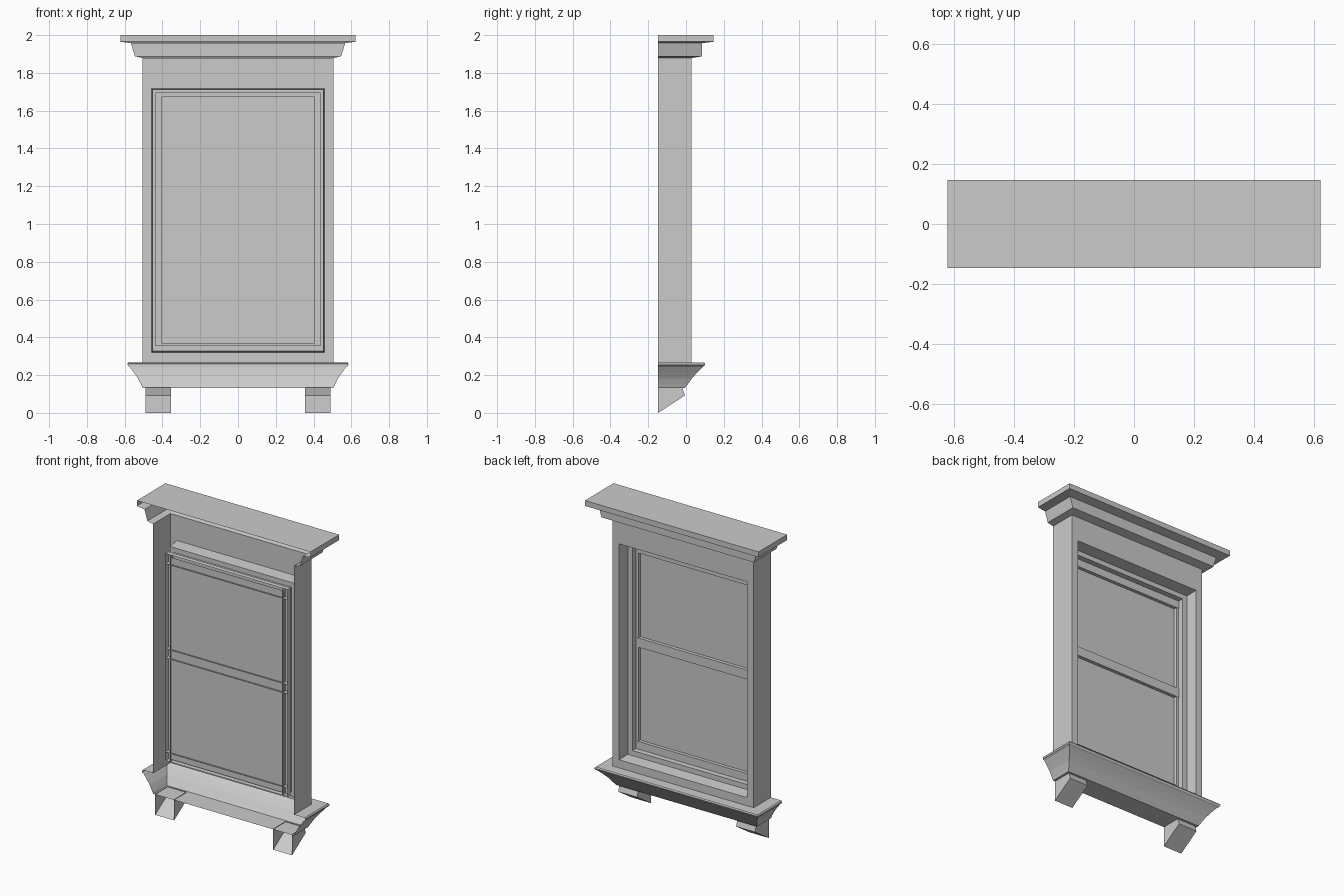
import bpy

if "Cube" in bpy.data.objects:
    bpy.data.objects.remove(bpy.data.objects["Cube"])

BACK = -0.147   # open rear plane, the decorated side faces +y


def make(name, verts, faces):
    me = bpy.data.meshes.new(name)
    me.from_pydata(verts, [], faces)
    me.update()
    ob = bpy.data.objects.new(name, me)
    bpy.context.collection.objects.link(ob)
    return ob


def wrap(name, levels, top=False, bottom=False):
    """Moulding wrapped round left, front and right; levels (half x, front y, z) from top down."""
    verts, faces = [], []
    for hx, y, z in levels:
        verts += [(-hx, BACK, z), (-hx, y, z), (hx, y, z), (hx, BACK, z)]
    for k in range(len(levels) - 1):
        a, b = 4 * k, 4 * k + 4
        faces += [(a + i, a + i + 1, b + i + 1, b + i) for i in range(3)]
    n = len(verts)
    if top:
        faces.append((3, 2, 1, 0))
    if bottom:
        faces.append((n - 4, n - 3, n - 2, n - 1))
    return make(name, verts, faces)


def rings(name, levels):
    """Nested rectangles (half x, z low, z high, y) joined from the outside in."""
    verts, faces = [], []
    for hx, z0, z1, y in levels:
        verts += [(-hx, y, z0), (hx, y, z0), (hx, y, z1), (-hx, y, z1)]
    for k in range(len(levels) - 1):
        a, b = 4 * k, 4 * k + 4
        for i in range(4):
            j = (i + 1) % 4
            faces.append((b + i, b + j, a + j, a + i))
    return make(name, verts, faces)


def channel(name, x0, x1, z0, z1, y0, y1, sides):
    """Open-backed bar: front face plus two returns (horizontal or vertical)."""
    v = [(x, y, z) for y in (y0, y1) for x, z in ((x0, z0), (x1, z0), (x1, z1), (x0, z1))]
    f = [(7, 6, 5, 4)]
    if sides:
        f += [(0, 4, 7, 3)[::-1], (1, 2, 6, 5)]
    else:
        f += [(0, 1, 5, 4), (3, 7, 6, 2)]
    return make(name, v, f)


# cornice with flat cap
wrap("cornice", [(0.622, 0.146, 2.0), (0.622, 0.146, 1.965), (0.567, 0.085, 1.957),
                 (0.546, 0.085, 1.888), (0.505, 0.029, 1.878)], top=True)

# casing sides
side = [(0.505, 0.029, 1.88), (0.505, 0.029, 0.265)]
for s in (-1, 1):
    x = 0.505 * s
    q = [(x, BACK, 1.88), (x, 0.029, 1.88), (x, 0.029, 0.265), (x, BACK, 0.265)]
    make("casing_side", q, [(0, 1, 2, 3)[::-s]])

# casing front, reveal and stepped inner frame
rings("casing_front", [(0.505, 0.265, 1.88, 0.029), (0.458, 0.32, 1.718, 0.029),
                       (0.452, 0.327, 1.711, -0.05), (0.42, 0.36, 1.68, -0.05),
                       (0.42, 0.36, 1.68, -0.088)])

# sash stiles and rails
for s in (-1, 1):
    a, b = sorted((0.403 * s, 0.438 * s))
    channel("sash_stile", a, b, 0.355, 1.695, -0.118, -0.088, True)
for z0, z1 in ((0.355, 0.41), (1.02, 1.08), (1.63, 1.695)):
    channel("sash_rail", -0.438, 0.438, z0, z1, -0.118, -0.086, False)

# glass pane
make("glass_pane", [(-0.405, -0.108, 0.367), (0.405, -0.108, 0.367),
                    (0.405, -0.108, 1.675), (-0.405, -0.108, 1.675)], [(3, 2, 1, 0)])

# sill with a coved underside
wrap("sill", [(0.505, 0.029, 0.267), (0.58, 0.097, 0.267), (0.586, 0.102, 0.26),
              (0.583, 0.098, 0.25), (0.573, 0.088, 0.243), (0.552, 0.06, 0.215),
              (0.53, 0.032, 0.183), (0.514, 0.01, 0.152), (0.505, -0.005, 0.132)],
     bottom=True)

# support brackets under the sill
profile = [(BACK, 0.135), (-0.02, 0.135), (-0.006, 0.092), (BACK, 0.0)]
for s in (-1, 1):
    a, b = sorted((0.355 * s, 0.49 * s))
    v = [(x, y, z) for x in (a, b) for y, z in profile]
    make("bracket", v, [(0, 1, 2, 3), (7, 6, 5, 4), (1, 5, 6, 2), (2, 6, 7, 3)])
